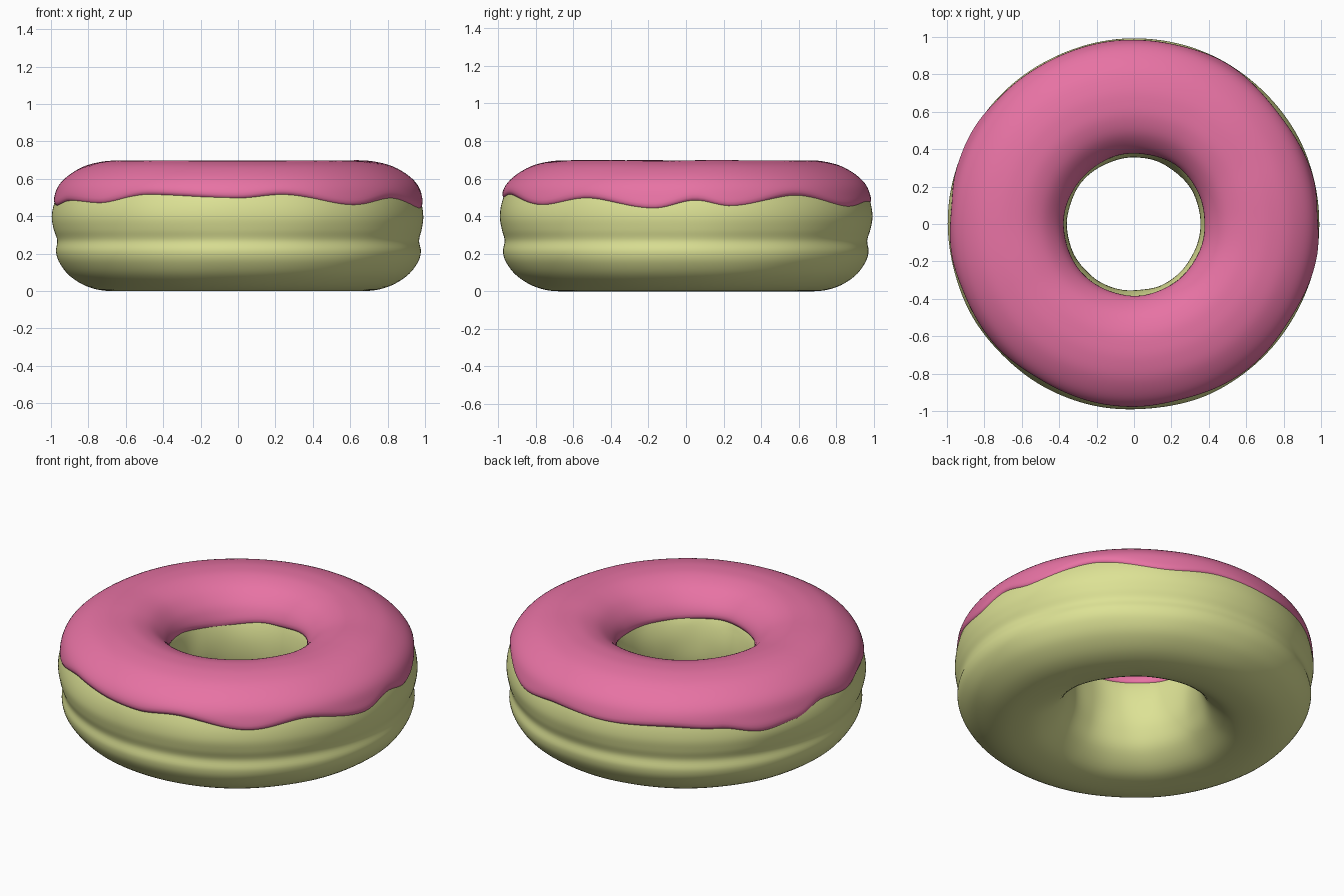
import bpy, bmesh, math
from mathutils import Vector, noise

if "Cube" in bpy.data.objects:
    bpy.data.objects.remove(bpy.data.objects["Cube"])

SEG = 192


def material(name, rgb):
    m = bpy.data.materials.new(name)
    m.diffuse_color = (*rgb, 1)
    m.use_nodes = True
    m.node_tree.nodes["Principled BSDF"].inputs["Base Color"].default_value = m.diffuse_color
    return m


def spline(p0, p1, p2, p3, t):
    return 0.5 * (2 * p1 + (p2 - p0) * t + (2 * p0 - 5 * p1 + 4 * p2 - p3) * t * t
                  + (3 * p1 - p0 - 3 * p2 + p3) * t ** 3)


def smooth_curve(pts, closed, n=8):
    """Catmull-Rom curve through 2D points."""
    v = [Vector(p) for p in pts]
    k = len(v)
    get = (lambda i: v[i % k]) if closed else (lambda i: v[max(0, min(k - 1, i))])
    out = [spline(get(i - 1), get(i), get(i + 1), get(i + 2), j / n)
           for i in range(k if closed else k - 1) for j in range(n)]
    return out if closed else out + [v[-1]]


def wave(table, deg):
    """Periodic interpolation of (angle, value) pairs."""
    k = len(table)
    deg = (deg - table[0][0]) % 360 + table[0][0]
    for i in range(k):
        a, b = table[i][0], table[(i + 1) % k][0] + (360 if i == k - 1 else 0)
        if a <= deg <= b:
            t = (deg - a) / (b - a)
            t = t * t * (3 - 2 * t)
            return table[i][1] * (1 - t) + table[(i + 1) % k][1] * t
    return table[0][1]


def ring(name, section, mat):
    """Sweep a closed (radius, height) section, which may vary by angle, about z."""
    bm = bmesh.new()
    rows = []
    for s in range(SEG):
        deg = 360 * s / SEG
        a = math.radians(deg)
        rows.append([bm.verts.new((r * math.cos(a), r * math.sin(a), z))
                     for r, z in section(deg)])
    k = len(rows[0])
    for s in range(SEG):
        p, q = rows[s], rows[(s + 1) % SEG]
        for i in range(k):
            j = (i + 1) % k
            bm.faces.new((p[i], q[i], q[j], p[j]))
    bmesh.ops.recalc_face_normals(bm, faces=bm.faces)
    me = bpy.data.meshes.new(name)
    bm.to_mesh(me)
    bm.free()
    for f in me.polygons:
        f.use_smooth = True
    me.materials.append(mat)
    ob = bpy.data.objects.new(name, me)
    bpy.context.collection.objects.link(ob)
    return ob


def lump(deg, z, seed):
    a = math.radians(deg)
    return noise.noise(Vector((2.2 * math.cos(a) + seed, 2.2 * math.sin(a), 4 * z)))


# dough body with a crease round the side
DOUGH = smooth_curve([(.68, 0), (.80, .022), (.90, .08), (.957, .15), (.975, .21),
                      (.966, .27), (.982, .33), (.992, .40), (.978, .48), (.94, .56),
                      (.86, .63), (.75, .665), (.66, .67), (.56, .66), (.46, .61),
                      (.395, .53), (.362, .42), (.357, .30), (.378, .20), (.43, .10),
                      (.54, .02)], True, 5)


def dough_section(deg):
    return [(r + .008 * lump(deg, z, 3) * (1 if z < .5 else .3), max(0, z)) for r, z in DOUGH]


# icing shell with a wavy lower edge
ICING = smooth_curve([(1.0, .36), (1.0, .43), (.988, .49), (.963, .56), (.913, .615),
                      (.83, .665), (.74, .69), (.66, .697), (.57, .69), (.48, .655),
                      (.41, .59), (.376, .52), (.363, .45), (.36, .38)], False, 16)
OUTER_EDGE = [(-90, .50), (-76, .52), (-51, .46), (-33, .50), (-10, .44), (3, .488),
              (14, .453), (37, .515), (61, .45), (78, .48), (98, .467), (119, .48),
              (136, .465), (151, .41), (162, .43), (175, .485), (190, .46), (202, .485),
              (221, .47), (240, .52)]
INNER_EDGE = [(0, .50), (50, .52), (95, .49), (140, .46), (185, .49), (230, .51),
              (270, .52), (315, .50)]


def icing_section(deg, n=44, thick=.028):
    lo, hi = wave(OUTER_EDGE, deg), wave(INNER_EDGE, deg)
    top = max(range(len(ICING)), key=lambda i: ICING[i].y)

    def cut(seq, h):
        for i in range(len(seq) - 1):
            if seq[i].y <= h <= seq[i + 1].y:
                return i + (h - seq[i].y) / (seq[i + 1].y - seq[i].y)
        return 0
    a = cut(ICING[:top + 1], lo)
    b = len(ICING) - 1 - cut(ICING[top:][::-1], hi)

    def at(x):
        i = max(0, min(len(ICING) - 2, int(x)))
        return ICING[i].lerp(ICING[i + 1], x - i)
    outer, inner = [], []
    for j in range(n + 1):
        x = a + (b - a) * j / n
        p = at(x)
        t = (at(x + .5) - at(x - .5)).normalized()
        nrm = Vector((t.y, -t.x))           # points out of the dough
        edge = min(j, n - j)
        tuck = (.014, .004, .001)[edge] if edge < 3 else 0
        outer.append(p + nrm * (.004 * lump(deg, p.y, 9) - tuck))
        inner.append(p - nrm * thick)
    return [tuple(p) for p in outer + inner[::-1]]


ring("dough", dough_section, material("dough yellow", (.72, .76, .30)))
ring("icing", icing_section, material("icing pink", (.80, .17, .37)))
